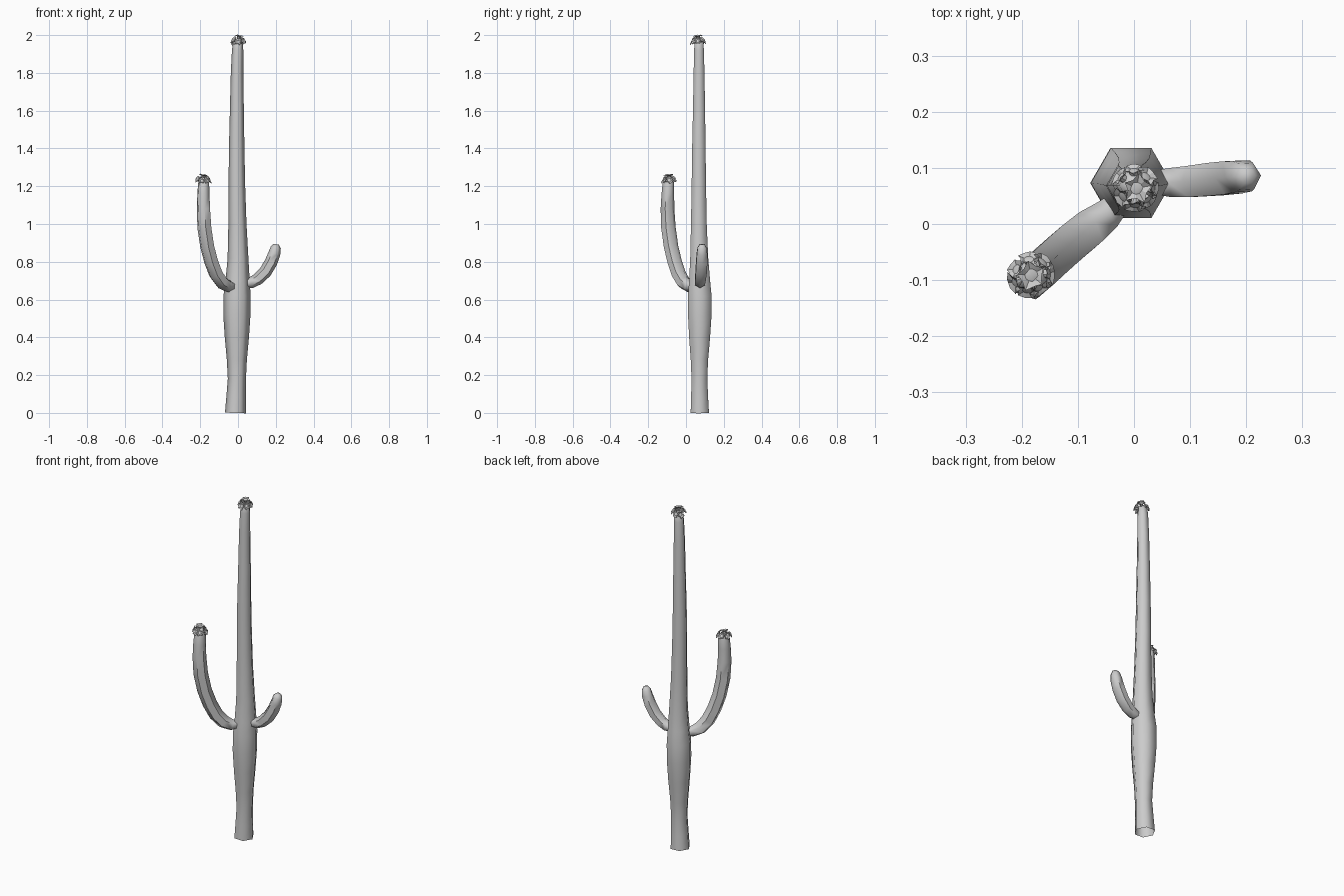
import bpy, bmesh, math, random
from mathutils import Vector, Matrix

if "Cube" in bpy.data.objects:
    bpy.data.objects.remove(bpy.data.objects["Cube"])

random.seed(4)

def finish(bm, name, angle):
    bmesh.ops.recalc_face_normals(bm, faces=bm.faces[:])
    me = bpy.data.meshes.new(name)
    bm.to_mesh(me)
    bm.free()
    ob = bpy.data.objects.new(name, me)
    bpy.context.collection.objects.link(ob)
    bpy.ops.object.select_all(action='DESELECT')
    ob.select_set(True)
    bpy.context.view_layer.objects.active = ob
    bpy.ops.object.shade_smooth_by_angle(angle=math.radians(angle))
    return ob

def tube(name, path, sides=6):
    """Six-sided tube along (x, y, z, radius) points, open at the start, closed at the tip."""
    bm = bmesh.new()
    pts = [Vector(p[:3]) for p in path]
    rings = []
    tangent, u = None, None
    for i, p in enumerate(pts):
        t = (pts[min(i + 1, len(pts) - 1)] - pts[max(i - 1, 0)]).normalized()
        if tangent is None:
            ref = Vector((1, 0, 0)) if abs(t.x) < 0.5 else Vector((0, 0, 1))
            u = (ref - t * ref.dot(t)).normalized()
        else:
            u = tangent.rotation_difference(t) @ u
        tangent = t
        v = t.cross(u)
        ring = []
        for k in range(sides):
            a = math.tau * k / sides
            ring.append(bm.verts.new(p + (u * math.cos(a) + v * math.sin(a)) * path[i][3]))
        rings.append(ring)
    for a, b in zip(rings, rings[1:]):
        for k in range(sides):
            n = (k + 1) % sides
            bm.faces.new((a[k], a[n], b[n], b[k]))
    bm.faces.new(rings[-1])
    return finish(bm, name, 60)

def flower(bm, base, direction, size):
    """A short cup opening into five ragged petals."""
    m = Matrix.Translation(base) @ direction.to_track_quat('Z', 'Y').to_matrix().to_4x4()
    m = m @ Matrix.Rotation(random.uniform(0, 6), 4, 'Z')

    def ring(r1, r2, z1, z2):
        out = []
        for k in range(10):
            a = math.tau * k / 10
            r, z = (r1, z1) if k % 2 else (r2, z2)
            r *= random.uniform(0.88, 1.12)
            out.append(bm.verts.new(m @ (Vector((math.cos(a) * r, math.sin(a) * r, z)) * size)))
        return out
    rings = [ring(0.25, 0.25, -0.2, -0.2), ring(0.4, 0.4, 0.5, 0.5), ring(0.7, 1.0, 0.75, 0.6)]
    for a, b in zip(rings, rings[1:]):
        for k in range(10):
            n = (k + 1) % 10
            bm.faces.new((a[k], a[n], b[n], b[k]))
    centre = bm.verts.new(m @ Vector((0, 0, size * 0.6)))
    for k in range(10):
        bm.faces.new((rings[1][k], rings[1][(k + 1) % 10], centre))

def crown(name, centre, spread):
    bm = bmesh.new()
    c = Vector(centre)
    for k in range(7):
        a = math.tau * k / 7 + random.uniform(-0.2, 0.2)
        d = Vector((math.cos(a), math.sin(a), random.uniform(0.35, 0.9))).normalized()
        flower(bm, c + Vector((d.x, d.y, 0)) * spread + Vector((0, 0, random.uniform(-0.012, 0.0))),
               d, random.uniform(0.019, 0.023))
    flower(bm, c + Vector((0, 0, 0.008)), Vector((0.15, -0.1, 1)).normalized(), 0.027)
    finish(bm, name, 20)

# Trunk
tube("trunk", [
    (-0.013, 0.073, 0.00, 0.056), (-0.010, 0.072, 0.08, 0.052), (-0.006, 0.071, 0.18, 0.048),
    (-0.006, 0.071, 0.28, 0.053), (-0.006, 0.072, 0.40, 0.064), (-0.006, 0.073, 0.52, 0.072),
    (-0.005, 0.073, 0.62, 0.072), (-0.002, 0.072, 0.70, 0.064), (0.000, 0.070, 0.82, 0.055),
    (-0.003, 0.068, 1.00, 0.048), (-0.006, 0.068, 1.20, 0.044), (-0.007, 0.068, 1.40, 0.041),
    (-0.006, 0.069, 1.60, 0.037), (-0.005, 0.069, 1.80, 0.033), (-0.002, 0.069, 1.92, 0.030),
    (0.000, 0.069, 1.96, 0.026), (0.000, 0.069, 1.975, 0.015)])

# Left arm, reaching forward
tube("left_arm", [
    (-0.020, 0.045, 0.670, 0.022), (-0.050, 0.015, 0.670, 0.032), (-0.085, -0.012, 0.690, 0.038),
    (-0.117, -0.038, 0.735, 0.039), (-0.142, -0.060, 0.800, 0.039), (-0.163, -0.079, 0.880, 0.039),
    (-0.178, -0.093, 0.980, 0.039), (-0.183, -0.098, 1.080, 0.037), (-0.183, -0.096, 1.160, 0.034),
    (-0.182, -0.093, 1.215, 0.031), (-0.182, -0.092, 1.235, 0.025), (-0.182, -0.092, 1.245, 0.014)])

# Right arm
tube("right_arm", [
    (0.035, 0.074, 0.685, 0.024), (0.070, 0.074, 0.690, 0.030), (0.105, 0.076, 0.708, 0.032),
    (0.145, 0.080, 0.747, 0.034), (0.175, 0.083, 0.798, 0.034), (0.193, 0.085, 0.845, 0.032),
    (0.200, 0.085, 0.875, 0.027), (0.203, 0.085, 0.893, 0.014)])

# Flower crowns
crown("trunk_flowers", (0.003, 0.065, 1.972), 0.024)
crown("left_arm_flowers", (-0.185, -0.090, 1.235), 0.024)
